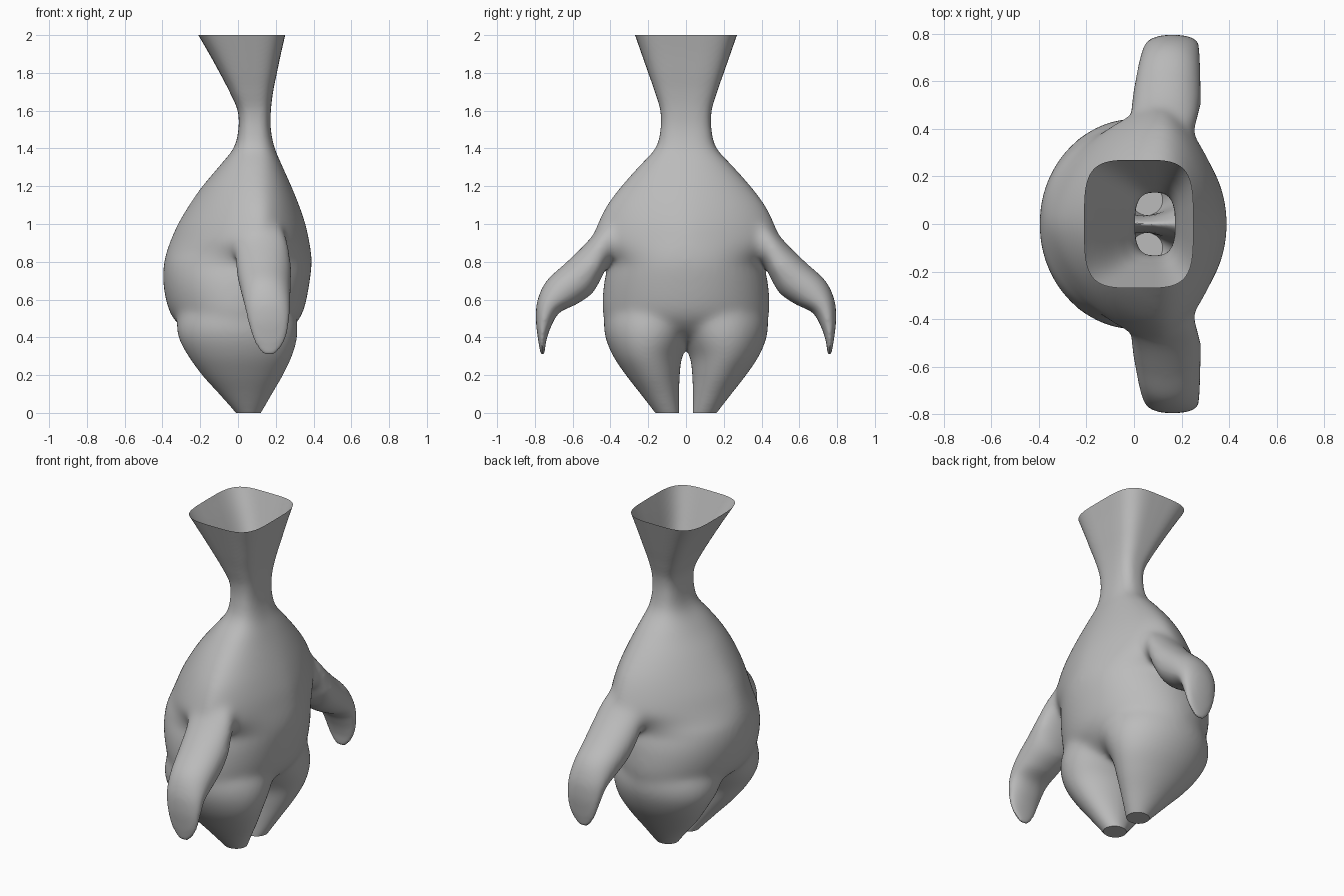
import bpy, bmesh, math

if "Cube" in bpy.data.objects:
    bpy.data.objects.remove(bpy.data.objects["Cube"])

SIDES = 48


def spline(rows, steps=6):
    """Catmull-Rom interpolation through rows of numbers."""
    out = []
    for i in range(len(rows) - 1):
        p0, p1 = rows[max(i - 1, 0)], rows[i]
        p2, p3 = rows[i + 1], rows[min(i + 2, len(rows) - 1)]
        for s in range(steps):
            t = s / steps
            out.append([0.5 * (2 * b + (c - a) * t + (2 * a - 5 * b + 4 * c - d) * t * t
                               + (3 * b - a - 3 * c + d) * t ** 3)
                        for a, b, c, d in zip(p0, p1, p2, p3)])
    out.append(list(rows[-1]))
    return out


def unit(k, n):
    """Point on a unit superellipse of exponent n."""
    a = 2 * math.pi * k / SIDES
    c, s = math.cos(a), math.sin(a)
    return (math.copysign(abs(c) ** (2 / n), c), math.copysign(abs(s) ** (2 / n), s))


def loft(bm, rings):
    """Skin a list of point rings and cap both ends."""
    vs = [[bm.verts.new(p) for p in r] for r in rings]
    faces = [bm.faces.new((a[k], a[(k + 1) % SIDES], b[(k + 1) % SIDES], b[k]))
             for a, b in zip(vs, vs[1:]) for k in range(SIDES)]
    faces += [bm.faces.new(vs[0][::-1]), bm.faces.new(vs[-1])]
    bmesh.ops.recalc_face_normals(bm, faces=faces)


def upright_ring(z, x0, x1, cx, y0, y1, n):
    """Horizontal ring whose widest line lies at cx."""
    pts = []
    for k in range(SIDES):
        u, v = unit(k, n)
        pts.append((cx + u * ((x1 - cx) if u > 0 else (cx - x0)),
                    (y0 + y1) / 2 + v * (y1 - y0) / 2, z))
    return pts


def ramp(v, a, b):
    """Smooth step from 0 at a to 1 at b."""
    t = min(max((v - a) / (b - a), 0), 1)
    return t * t * (3 - 2 * t)


bm = bmesh.new()

# torso, shoulders, neck and flared mouth: z, x min, x max, widest x, half depth, exponent
torso = [
    (0.35, -0.06, 0.10, 0.03, 0.10, 2), (0.40, -0.20, 0.21, 0.02, 0.30, 2),
    (0.46, -0.305, 0.295, 0.01, 0.41, 2), (0.54, -0.365, 0.347, 0.0, 0.442, 2),
    (0.68, -0.396, 0.378, 0.0, 0.436, 2.05), (0.79, -0.392, 0.390, 0.02, 0.415, 2.05),
    (0.85, -0.38, 0.388, 0.08, 0.45, 1.8), (0.91, -0.36, 0.378, 0.11, 0.495, 1.62),
    (1.0, -0.32, 0.358, 0.12, 0.47, 1.65), (1.1, -0.26, 0.324, 0.12, 0.42, 1.72),
    (1.2, -0.19, 0.283, 0.11, 0.345, 1.85),
    (1.3, -0.105, 0.238, 0.10, 0.255, 2.1), (1.4, -0.025, 0.195, 0.09, 0.163, 2.5),
    (1.5, 0.002, 0.174, 0.087, 0.135, 2.8), (1.6, -0.002, 0.174, 0.085, 0.136, 3.0),
    (1.7, -0.045, 0.186, 0.07, 0.165, 3.3), (1.8, -0.097, 0.206, 0.054, 0.20, 3.6),
    (1.9, -0.152, 0.227, 0.037, 0.235, 3.8), (2.0, -0.21, 0.25, 0.02, 0.27, 4.0),
    (2.08, -0.255, 0.269, 0.007, 0.298, 4.0)]
loft(bm, [upright_ring(z, a, b, c, -y, y, n) for z, a, b, c, y, n in spline(torso)])

# legs: z, x min, x max, inner y, outer y
leg = [
    (-0.08, 0.05, 0.07, 0.035, 0.10), (0.0, -0.012, 0.122, 0.036, 0.163),
    (0.1, -0.10, 0.18, 0.036, 0.24), (0.2, -0.19, 0.238, 0.033, 0.318),
    (0.3, -0.262, 0.285, 0.018, 0.385), (0.4, -0.316, 0.314, -0.04, 0.427),
    (0.48, -0.325, 0.315, -0.09, 0.435), (0.56, -0.30, 0.29, -0.10, 0.41),
    (0.66, -0.24, 0.24, -0.10, 0.36)]

# arms: upper edge y, z, lower edge y, z, x min, x max
arm = [
    (0.24, 1.10, 0.20, 0.90, 0.05, 0.18), (0.33, 1.06, 0.30, 0.86, 0.03, 0.21),
    (0.405, 1.03, 0.37, 0.82, 0.0, 0.25), (0.46, 0.98, 0.42, 0.77, -0.02, 0.27),
    (0.53, 0.9, 0.453, 0.70, -0.012, 0.28), (0.63, 0.8, 0.50, 0.63, 0.0, 0.28),
    (0.737, 0.7, 0.58, 0.575, 0.018, 0.278), (0.785, 0.6, 0.67, 0.53, 0.036, 0.275),
    (0.795, 0.5, 0.715, 0.455, 0.055, 0.27), (0.785, 0.4, 0.74, 0.38, 0.08, 0.252),
    (0.775, 0.34, 0.747, 0.33, 0.11, 0.22), (0.769, 0.31, 0.752, 0.305, 0.135, 0.195)]

for side in (-1, 1):
    loft(bm, [upright_ring(z, a, b, (a + b) / 2, side * y0, side * y1, 2.0)
              for z, a, b, y0, y1 in spline(leg)])
    rings = []
    for uy, uz, ly, lz, a, b in spline(arm):
        ring = []
        for k in range(SIDES):
            u, v = unit(k, 2.1)
            ring.append(((a + b) / 2 + u * (b - a) / 2,
                         side * ((uy + ly) / 2 + v * (uy - ly) / 2),
                         (uz + lz) / 2 + v * (uz - lz) / 2))
        rings.append(ring)
    loft(bm, rings)

mesh = bpy.data.meshes.new("body")
bm.to_mesh(mesh)
bm.free()
body = bpy.data.objects.new("body", mesh)
bpy.context.collection.objects.link(body)
bpy.context.view_layer.objects.active = body
body.select_set(True)

# fuse the parts into one skin
fuse = body.modifiers.new("fuse", "REMESH")
fuse.mode = "VOXEL"
fuse.voxel_size = 0.01
bpy.ops.object.modifier_apply(modifier="fuse")

# blend hips and shoulders strongly, everything else lightly
joins = body.vertex_groups.new(name="joins")
for v in mesh.vertices:
    y, z = abs(v.co.y), v.co.z
    hips = ramp(z, 0.33, 0.45) * (1 - ramp(z, 0.68, 0.78)) * (1 - ramp(y, 0.46, 0.5))
    shoulders = ramp(z, 0.74, 0.86) * (1 - ramp(z, 1.25, 1.4)) * (1 - ramp(y, 0.52, 0.66))
    joins.add([v.index], max(hips, shoulders), "REPLACE")
for name, count, group in (("blend", 70, "joins"), ("soften", 12, "")):
    mod = body.modifiers.new(name, "SMOOTH")
    mod.factor = 0.5
    mod.iterations = count
    mod.vertex_group = group
    bpy.ops.object.modifier_apply(modifier=name)
body.vertex_groups.clear()

# flat closed soles at the bottom, open mouth at the top
bm = bmesh.new()
bm.from_mesh(mesh)
for z, d in ((0.0, -1), (2.0, 1)):
    bmesh.ops.bisect_plane(bm, geom=bm.verts[:] + bm.edges[:] + bm.faces[:], dist=1e-5,
                           plane_co=(0, 0, z), plane_no=(0, 0, d), clear_outer=True)
    if d < 0:
        bmesh.ops.holes_fill(bm, edges=[e for e in bm.edges if e.is_boundary], sides=0)
bmesh.ops.recalc_face_normals(bm, faces=bm.faces[:])
bm.to_mesh(mesh)
bm.free()

grey = bpy.data.materials.new("plain grey")
grey.diffuse_color = (0.5, 0.5, 0.5, 1)
grey.use_nodes = True
grey.node_tree.nodes["Principled BSDF"].inputs["Base Color"].default_value = grey.diffuse_color
mesh.materials.clear()
mesh.materials.append(grey)
bpy.ops.object.shade_smooth_by_angle(angle=math.radians(40))
